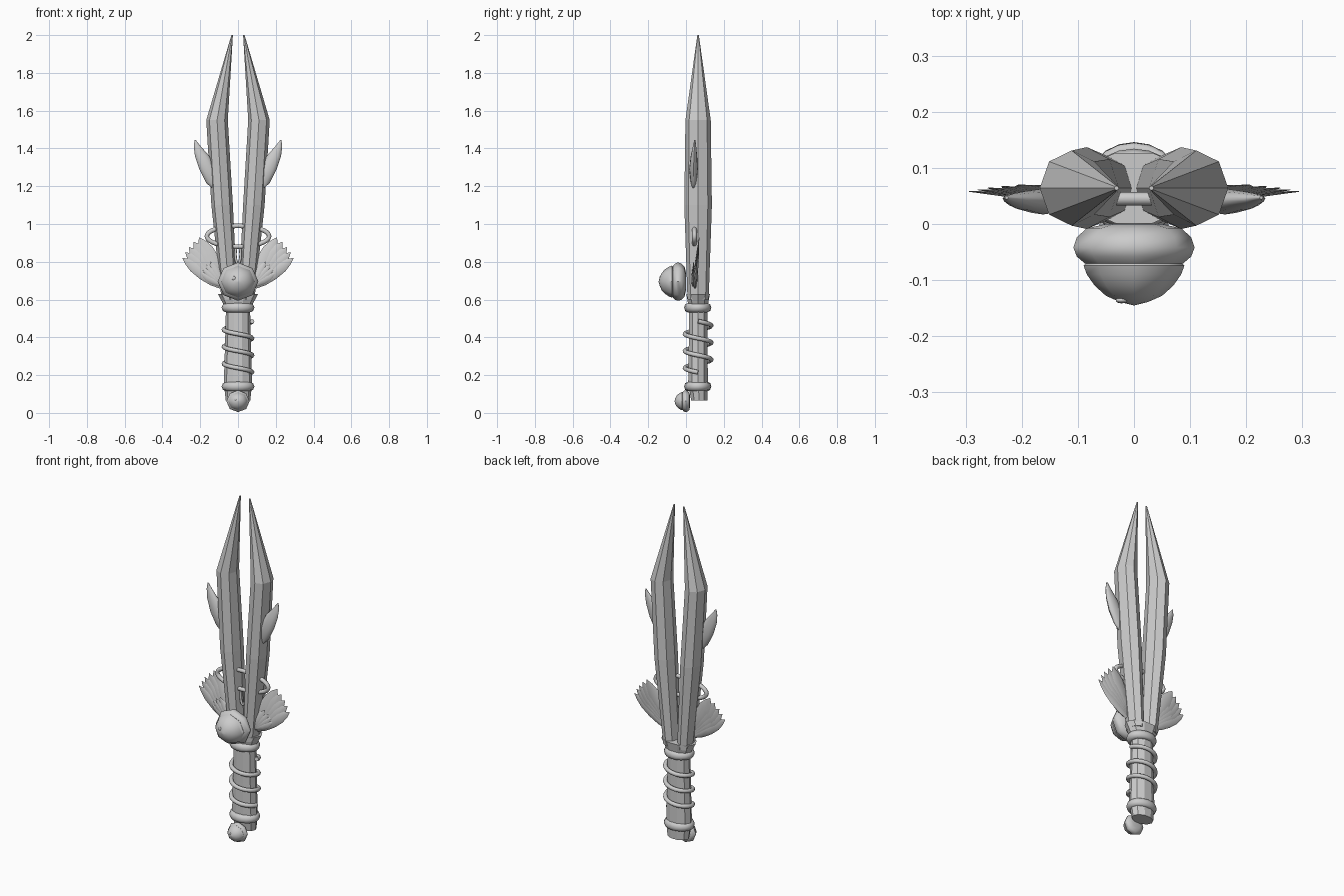
import bpy, bmesh
from math import sin, cos, pi
from mathutils import Vector as V

if "Cube" in bpy.data.objects:
    bpy.data.objects.remove(bpy.data.objects["Cube"])

CY = 0.064  # depth of the sword's central axis


def loft(name, sections, n=8, smooth=None):
    """Skin elliptical rings: each section is (centre, half-axis a, half-axis b)."""
    bm = bmesh.new()
    rings = []
    for c, a, b in sections:
        rings.append([bm.verts.new(V(c) + V(a) * cos(2 * pi * i / n) + V(b) * sin(2 * pi * i / n))
                      for i in range(n)])
    for r, q in zip(rings, rings[1:]):
        for i in range(n):
            j = (i + 1) % n
            bm.faces.new((r[i], r[j], q[j], q[i]))
    bm.faces.new(rings[0])
    bm.faces.new(rings[-1])
    bmesh.ops.recalc_face_normals(bm, faces=bm.faces)
    me = bpy.data.meshes.new(name)
    bm.to_mesh(me)
    bm.free()
    ob = bpy.data.objects.new(name, me)
    bpy.context.collection.objects.link(ob)
    if smooth:
        shade(ob, smooth)
    return ob


def shade(ob, angle):
    bpy.ops.object.select_all(action='DESELECT')
    ob.select_set(True)
    bpy.context.view_layer.objects.active = ob
    bpy.ops.object.shade_smooth_by_angle(angle=angle)


def upright(name, rows, s=1, n=8, smooth=None):
    """Loft of horizontal rings; rows are (z, x, y, rx, ry)."""
    return loft(name, [((s * x, y, z), (rx, 0, 0), (0, ry, 0)) for z, x, y, rx, ry in rows], n, smooth)


def tube(name, points, radius, cyclic=False):
    cu = bpy.data.curves.new(name, 'CURVE')
    cu.dimensions = '3D'
    cu.bevel_depth = radius
    cu.bevel_resolution = 2
    cu.use_fill_caps = True
    sp = cu.splines.new('POLY')
    sp.points.add(len(points) - 1)
    for p, co in zip(sp.points, points):
        p.co = (*co, 1)
    sp.use_cyclic_u = cyclic
    ob = bpy.data.objects.new(name, cu)
    bpy.context.collection.objects.link(ob)
    return ob


def feather(name, base, tip, width, thick, s):
    """Flat tapered leaf lying close to the x-z plane."""
    b, t = V((s * base[0], base[1], base[2])), V((s * tip[0], tip[1], tip[2]))
    d = (t - b).normalized()
    side = d.cross(V((0, 1, 0))).normalized()
    up = side.cross(d)
    prof = [(0, .35), (.2, .8), (.45, 1), (.7, .9), (.88, .5), (1, .03)]
    loft(name, [(b.lerp(t, k), side * width * w, up * thick * (w * (1.15 - k) + .05)) for k, w in prof],
         8, 0.9)


def gem(name, x, y, z, k):
    """Eight-sided setting with a domed stone and a small highlight bead."""
    def lathe(part, prof):
        loft(name + part, [((x, y + d * k, z), (r * k, 0, 0), (0, 0, r * k * .94)) for r, d in prof], 8, 0.75)
    lathe("_setting", [(.05, 0), (.085, -.008), (.102, -.024), (.108, -.042), (.102, -.058), (.088, -.07)])
    lathe("_stone", [(.075, -.06), (.09, -.074), (.084, -.09), (.07, -.11), (.05, -.128), (.025, -.139), (.001, -.145)])
    bpy.ops.mesh.primitive_uv_sphere_add(segments=10, ring_count=6, radius=.011 * k,
                                         location=(x - .022 * k, y - .136 * k, z + .018 * k))
    bpy.context.object.name = name + "_highlight"
    bpy.context.object.scale = (1, .5, 1)
    shade(bpy.context.object, 0.9)


# Handle with flared collar
upright("handle", [(.065, 0, .07, .065, .045), (.16, 0, CY, .075, .055), (.35, 0, CY, .069, .052),
                   (.55, 0, CY, .064, .051), (.58, 0, CY, .08, .056), (.63, 0, CY, .107, .066)], n=10)

# Rings at both ends of the grip
for z, name in ((.14, "lower_ring"), (.557, "upper_ring")):
    bpy.ops.mesh.primitive_torus_add(major_segments=20, minor_segments=8, major_radius=.062,
                                     minor_radius=.025, location=(0, CY - .002, z))
    bpy.context.object.name = name
    bpy.context.object.scale = (1, .83, 1)
    shade(bpy.context.object, 0.9)

# Cord wound around the grip
tube("grip_cord", [(.075 * cos(a), CY + .07 * sin(a), .485 - .09 * a / (2 * pi))
                   for a in [2 * pi * i / 20 for i in range(61)]], .012)

# Oval hoop threaded through the blades, and its small hanging link
tube("hoop", [(.165 * cos(2 * pi * i / 32), .045, .935 + .055 * sin(2 * pi * i / 32))
              for i in range(32)], .012, True)
tube("hoop_link", [(.014 * cos(2 * pi * i / 16), .045, .84 + .048 * sin(2 * pi * i / 16))
                   for i in range(16)], .007, True)

for s, side in ((1, "right"), (-1, "left")):
    # Twin eight-sided blade
    upright("blade_" + side, [(.6, .045, CY, .042, .056), (1.1, .084, CY, .057, .073),
                              (1.55, .111, CY, .057, .067), (2.0, .031, CY, .004, .004)], s)
    # Upper leaf fin
    upright("fin_" + side, [(1.17, .115, .04, .004, .003), (1.22, .13, .04, .04, .015),
                            (1.29, .162, .04, .043, .023), (1.36, .19, .042, .038, .017),
                            (1.41, .215, .045, .019, .009), (1.445, .227, .047, .003, .003)], s, 12, 0.9)
    # Long wing feathers
    tips = [(.205, .928), (.235, .905), (.26, .877), (.278, .85), (.294, .82)]
    for i, (x, z) in enumerate(tips):
        feather(f"wing_feather_{side}_{i}", (.09, .048, .70 - .008 * i), (x, .07 - .003 * i, z),
                .046 - .003 * i, .013, s)
    # Short covering feathers at the wing root
    for i, (x, z) in enumerate([(.145, .80), (.17, .785), (.187, .765), (.195, .74)]):
        feather(f"wing_covert_{side}_{i}", (.08, .04, .675), (x, .04, z), .024, .014, s)

# Front gem on the guard and smaller gem on the pommel
gem("guard_gem", 0, 0, .695, 1)
gem("pommel_gem", 0, .022, .062, .57)
